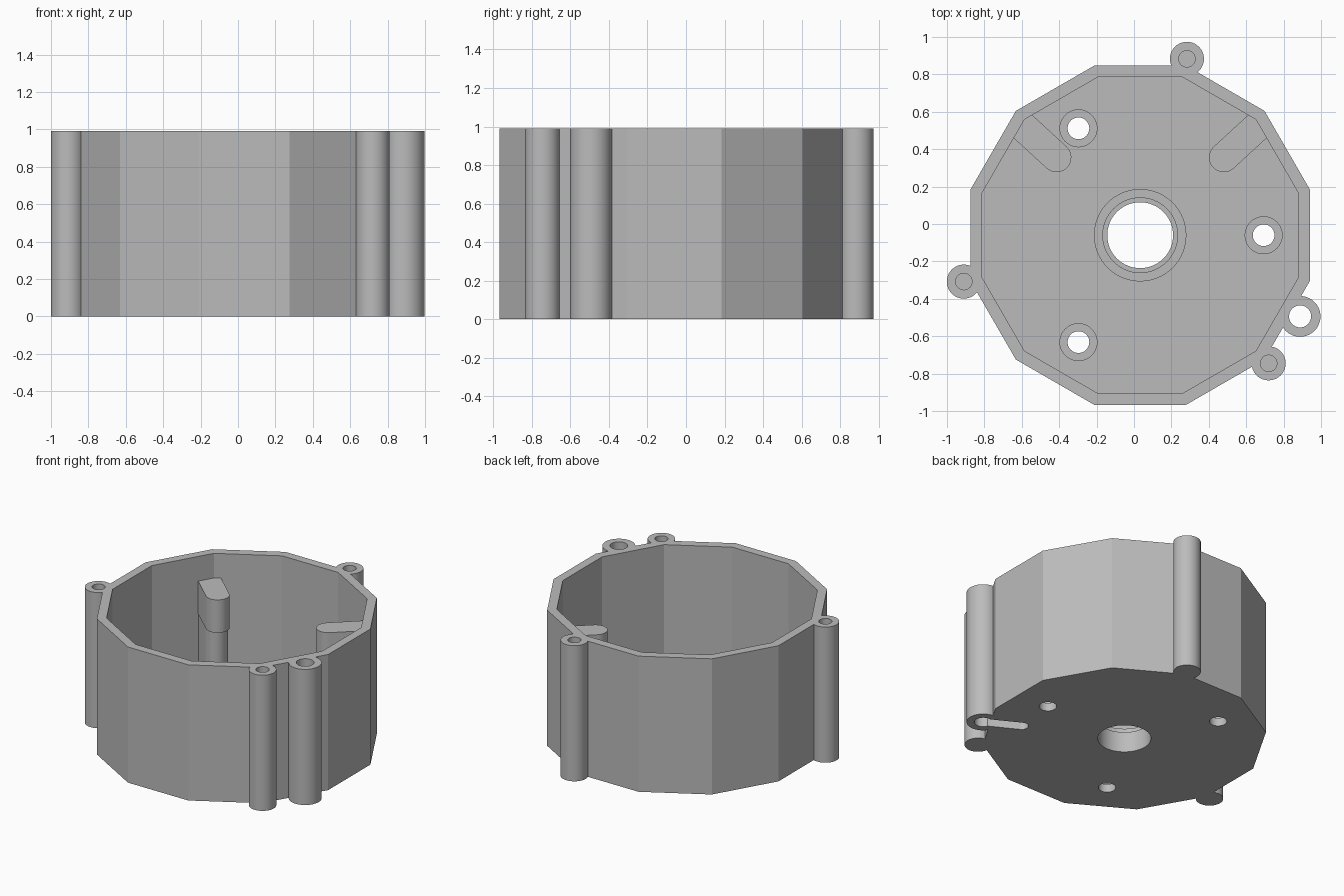
import bpy, bmesh, math
from mathutils import Matrix, Vector

if "Cube" in bpy.data.objects:
    bpy.data.objects.remove(bpy.data.objects["Cube"])

CX, CY, H = 0.033, -0.06, 0.99   # housing axis and height
FLOOR = 0.12

grey = bpy.data.materials.new("plain grey")
grey.diffuse_color = (0.5, 0.5, 0.5, 1)
grey.use_nodes = True
grey.node_tree.nodes["Principled BSDF"].inputs["Base Color"].default_value = grey.diffuse_color


def extrude(name, points, z0, z1):
    """Prism from a counter-clockwise outline."""
    bm = bmesh.new()
    face = bm.faces.new([bm.verts.new((x, y, z0)) for x, y in points])
    top = bmesh.ops.extrude_face_region(bm, geom=[face])["geom"]
    bmesh.ops.translate(bm, vec=(0, 0, z1 - z0),
                        verts=[g for g in top if isinstance(g, bmesh.types.BMVert)])
    bmesh.ops.recalc_face_normals(bm, faces=bm.faces)
    mesh = bpy.data.meshes.new(name)
    bm.to_mesh(mesh)
    bm.free()
    mesh.materials.append(grey)
    ob = bpy.data.objects.new(name, mesh)
    bpy.context.collection.objects.link(ob)
    return ob


def ring(x, y, r, n=40, start=0.0):
    return [(x + r * math.cos(start + math.tau * i / n),
             y + r * math.sin(start + math.tau * i / n)) for i in range(n)]


def cyl(name, x, y, r, z0, z1, n=40):
    return extrude(name, ring(x, y, r, n), z0, z1)


def dodecagon(apothem):
    return ring(CX, CY, apothem / math.cos(math.pi / 12), 12, math.pi / 12)


def capsule(a, b, r, n=16):
    """Outline of a slot from point a to point b."""
    ang = math.atan2(b[1] - a[1], b[0] - a[0])
    pts = []
    for c, s in ((b, ang - math.pi / 2), (a, ang + math.pi / 2)):
        pts += [(c[0] + r * math.cos(s + math.pi * i / n),
                 c[1] + r * math.sin(s + math.pi * i / n)) for i in range(n + 1)]
    return pts


def boolean(target, other, op):
    mod = target.modifiers.new("bool", "BOOLEAN")
    mod.operation, mod.solver, mod.object = op, "EXACT", other
    bpy.context.view_layer.objects.active = target
    bpy.ops.object.modifier_apply(modifier=mod.name)
    bpy.data.objects.remove(other)


# Twelve-sided shell
housing = extrude("housing", dodecagon(0.908), 0, H)

# Screw pillars and the larger cable pillar on the outside
pillars = [(0.283, 0.883), (-0.91, -0.308), (0.72, -0.745)]
cable = (0.888, -0.494)
for x, y in pillars:
    boolean(housing, cyl("pillar", x, y, 0.091, 0, H), "UNION")
boolean(housing, cyl("cable_pillar", *cable, 0.109, 0, H), "UNION")

# Cavity and raised collar around the shaft hole
boolean(housing, extrude("cavity", dodecagon(0.845), FLOOR, H + 0.1), "DIFFERENCE")
boolean(housing, cyl("collar", CX, CY, 0.247, FLOOR - 0.05, 0.19, 64), "UNION")
boolean(housing, cyl("shaft_hole", CX, CY, 0.176, -0.1, 0.5, 64), "DIFFERENCE")
boolean(housing, cyl("collar_seat", CX, CY, 0.2, 0.15, 0.5, 64), "DIFFERENCE")

# Three recessed mounting holes in the floor
for i in range(3):
    a = math.tau * i / 3
    x, y = CX + 0.66 * math.cos(a), CY + 0.66 * math.sin(a)
    boolean(housing, cyl("mount_hole", x, y, 0.058, -0.1, 0.5), "DIFFERENCE")
    boolean(housing, cyl("mount_recess", x, y, 0.099, 0.06, 0.5), "DIFFERENCE")

# Blind screw holes, cable hole and cable groove under the floor
for x, y in pillars:
    boolean(housing, cyl("screw_hole", x, y, 0.044, 0.5, H + 0.1, 32), "DIFFERENCE")
boolean(housing, cyl("cable_hole", *cable, 0.059, -0.1, H + 0.1), "DIFFERENCE")
boolean(housing, extrude("cable_groove", capsule((0.66, -0.37), cable, 0.045), -0.1, 0.06),
        "DIFFERENCE")

# Inner brackets: rounded head over a slightly set back post, mirrored
for side, label in ((-1, "left"), (1, "right")):
    def at(d):
        return (CX + side * (0.447 + 0.74 * d), 0.356 + 0.68 * d)
    wall = extrude("wall_bounds", dodecagon(0.86), 0, H)
    head = extrude(label + "_bracket_head", capsule(at(0), at(0.4), 0.079), 0.57, 0.81)
    boolean(head, wall, "INTERSECT")
    wall = extrude("wall_bounds", dodecagon(0.86), 0, H)
    post = extrude(label + "_bracket_post", capsule(at(0.04), at(0.4), 0.077), FLOOR - 0.02, 0.57)
    boolean(post, wall, "INTERSECT")

# Smooth round walls, keep hard edges
for ob in list(bpy.context.scene.objects):
    bpy.ops.object.select_all(action="DESELECT")
    ob.select_set(True)
    bpy.context.view_layer.objects.active = ob
    bpy.ops.object.shade_smooth_by_angle(angle=math.radians(25))
